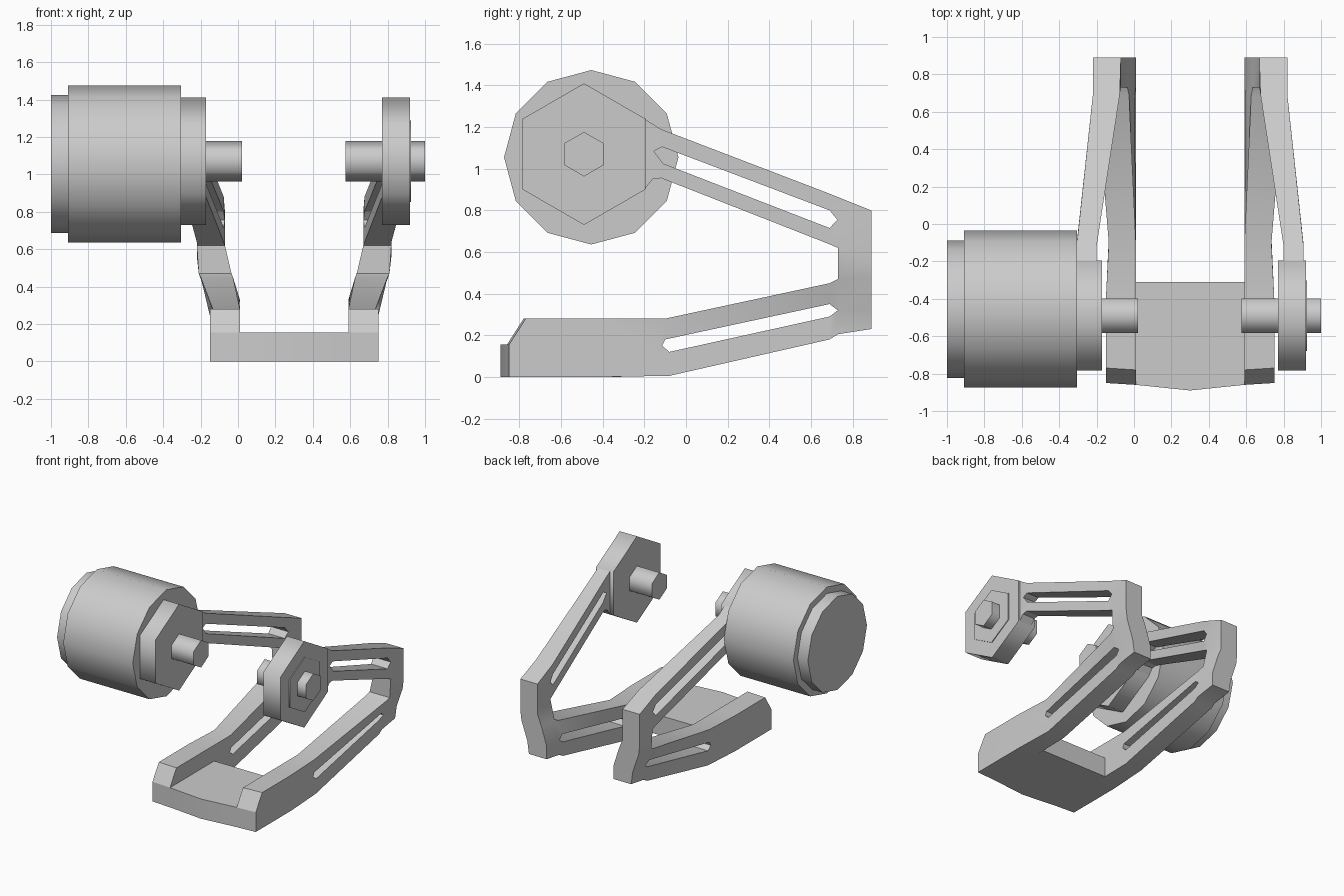
import bpy, bmesh, math
from mathutils import Matrix

cube = bpy.data.objects.get("Cube")
if cube:
    bpy.data.objects.remove(cube)

grey = bpy.data.materials.new("plain_grey")
grey.use_nodes = True
grey.diffuse_color = (0.6, 0.6, 0.6, 1)
grey.node_tree.nodes["Principled BSDF"].inputs["Base Color"].default_value = (0.6, 0.6, 0.6, 1)

MIRROR = 0.6      # mirrored x = MIRROR - x
HUB_Y, HUB_Z = -0.49, 1.07


def finish(name, bm, angle):
    """Turn a bmesh into a shaded object."""
    bmesh.ops.recalc_face_normals(bm, faces=bm.faces)
    mesh = bpy.data.meshes.new(name)
    bm.to_mesh(mesh)
    bm.free()
    mesh.materials.append(grey)
    obj = bpy.data.objects.new(name, mesh)
    bpy.context.collection.objects.link(obj)
    bpy.ops.object.select_all(action='DESELECT')
    obj.select_set(True)
    bpy.context.view_layer.objects.active = obj
    bpy.ops.object.shade_smooth_by_angle(angle=math.radians(angle))


def disc(name, x0, x1, radius, sides=6, y=HUB_Y, z=HUB_Z):
    """Prism along x with a corner pointing up."""
    bm = bmesh.new()
    bmesh.ops.create_cone(bm, cap_ends=True, segments=sides, radius1=radius,
                          radius2=radius, depth=x1 - x0)
    corner = max(bm.verts, key=lambda v: v.co.y).co
    turn = Matrix.Rotation(math.pi / 2 - math.atan2(corner.y, corner.x), 4, 'Z')
    # send the prism axis to x and its local y to z
    axes = Matrix(((0, 0, 1, 0), (1, 0, 0, 0), (0, 1, 0, 0), (0, 0, 0, 1)))
    place = Matrix.Translation(((x0 + x1) / 2, y, z))
    bmesh.ops.transform(bm, matrix=place @ axes @ turn, verts=bm.verts)
    finish(name, bm, 65)


def ramp(value, stops):
    """Piecewise linear lookup."""
    if value <= stops[0][0]:
        return stops[0][1]
    for (a, fa), (b, fb) in zip(stops, stops[1:]):
        if value <= b:
            return fa + (fb - fa) * (value - a) / (b - a)
    return stops[-1][1]


def inner_x(y, z):
    if z > 0.55:
        return ramp(y, [(-0.1, 0.8), (0.73, 0.67)])
    lean = ramp(z, [(0.33, 0), (0.47, 0.045), (0.62, 0.08)])
    return 0.59 + lean * ramp(y, [(-0.1, 0), (0.73, 1)])


def outer_x(y, z):
    if z > 0.55:
        return ramp(y, [(-0.1, 0.907), (0.69, 0.82)])
    lean = ramp(z, [(0.29, 0.01), (0.47, 0.075), (0.62, 0.085)])
    base = ramp(y, [(-0.4, 0.75), (-0.1, 0.735)])
    return base + lean * ramp(y, [(-0.1, 0), (0.73, 1)])


# Side outline of one frame arm as named (y, z) points
P = dict(
    toe=(-.85, 0), nose=(-.85, .155), brow=(-.77, .28), mid_t=(-.4, .28), mid_b=(-.4, 0),
    low_t=(-.1, .28), low_b=(-.08, .005),
    ls_a=(-.1, .18), ls_b=(-.115, .15), ls_c=(-.08, .12),
    ls_d=(.69, .29), ls_e=(.73, .32), ls_f=(.69, .35),
    elb_t=(.69, .45), elb_b=(.69, .18), heel_f=(.73, .205), heel_b=(.89, .23),
    knee=(.89, .33), post_f=(.73, .47), post_b=(.89, .48),
    neck_f=(.73, .62), neck_b=(.89, .56), peak=(.89, .8),
    up_t=(.69, .88), up_b=(.69, .637),
    us_a=(.69, .8), us_b=(.727, .755), us_c=(.69, .715),
    us_d=(-.11, 1.025), us_e=(-.155, 1.085), us_f=(-.115, 1.105),
    end_t=(-.12, 1.19), end_b=(-.12, .955), hub_t=(-.2, 1.24), hub_b=(-.2, .9), hub_c=(-.16, .95))

# Patches between those points, leaving the two slots open
FOOT = [("toe", "mid_b", "mid_t", "brow", "nose"),
        ("mid_b", "low_b", "ls_c", "ls_b", "ls_a", "low_t", "mid_t")]
LOWER_BARS = [("ls_a", "ls_f", "elb_t", "low_t"),
              ("low_b", "elb_b", "ls_d", "ls_c")]
POST = [("ls_f", "ls_e", "post_f", "elb_t"),
        ("elb_b", "heel_f", "ls_e", "ls_d"),
        ("heel_f", "heel_b", "knee", "ls_e"),
        ("ls_e", "knee", "post_b", "post_f"),
        ("post_f", "post_b", "neck_b", "neck_f"),
        ("neck_f", "neck_b", "peak", "us_b"),
        ("us_b", "peak", "up_t", "us_a"),
        ("up_b", "neck_f", "us_b", "us_c")]
UPPER_BARS = [("us_a", "up_t", "end_t", "us_f"),
              ("end_b", "up_b", "us_c", "us_d")]
HUB_JOINT = [("us_e", "us_f", "end_t", "hub_t", "hub_b", "hub_c", "end_b", "us_d")]


def arm(name, mirrored):
    bm = bmesh.new()
    sheets = []
    for rule, skew in ((inner_x, 0.01), (outer_x, 0)):
        verts = {}
        for key, (y, z) in P.items():
            x = rule(y, z)
            front = skew if y < -0.7 else 0
            verts[key] = bm.verts.new((MIRROR - x if mirrored else x, y - front, z))
        sheets.append(verts)
    edges = {}
    for keys in FOOT + LOWER_BARS + POST + UPPER_BARS + HUB_JOINT:
        for verts in sheets:
            bm.faces.new([verts[k] for k in keys])
        for a, b in zip(keys, keys[1:] + keys[:1]):
            pair = frozenset((a, b))
            edges[pair] = None if pair in edges else (a, b)
    # rim walls along every open edge
    near, far = sheets
    for pair in edges.values():
        if pair:
            a, b = pair
            bm.faces.new((near[a], near[b], far[b], far[a]))
    finish(name, bm, 25)


# Frame arms and the floor plate joining them
arm("left_frame_arm", False)
arm("right_frame_arm", True)

bm = bmesh.new()
outline = [(.01, -.86), (.3, -.89), (.59, -.86), (.59, -.31), (.01, -.31)]
floor = bm.faces.new([bm.verts.new((x, y, 0)) for x, y in outline])
lifted = bmesh.ops.extrude_face_region(bm, geom=[floor], use_keep_orig=True)["geom"]
bmesh.ops.translate(bm, vec=(0, 0, .155),
                    verts=[g for g in lifted if isinstance(g, bmesh.types.BMVert)])
finish("floor_plate", bm, 25)

# Hexagonal hubs and axle pins
disc("left_hub", .77, .92, .34)
disc("left_hub_washer", .91, .926, .217)
disc("left_axle_pin", .575, 1, .107)
disc("right_hub", -.31, -.17, .34)
disc("right_axle_pin", -.2, .022, .107)

# Drum on the right side with its end cap
disc("drum", -.91, -.305, .419, 12, -.455, 1.055)
disc("drum_cap", -1, -.905, .368, 12, -.455, 1.055)
